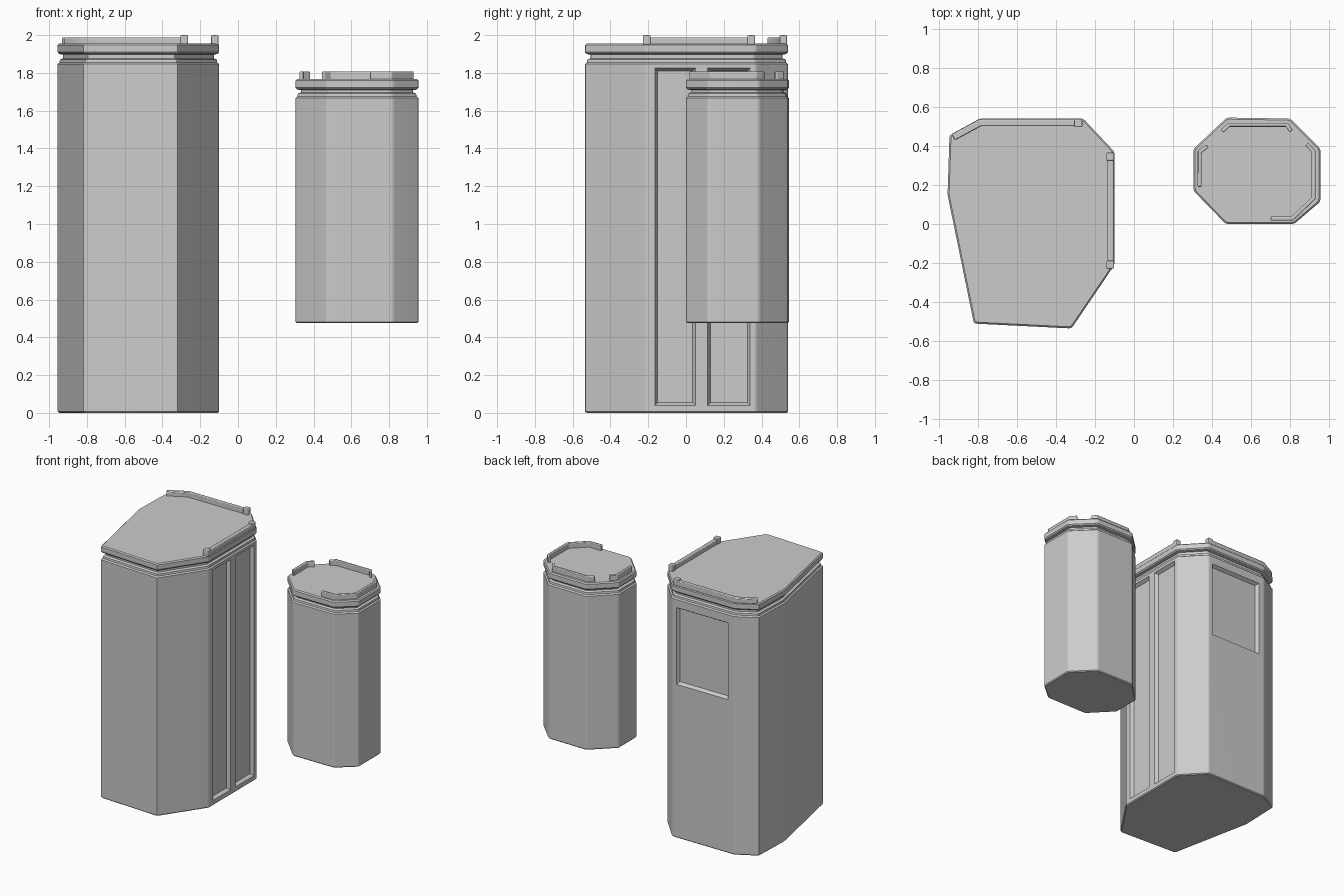
import bpy, bmesh, math
from mathutils import Vector

cube = bpy.data.objects.get("Cube")
if cube:
    bpy.data.objects.remove(cube, do_unlink=True)


def offset(points, width, closed):
    """Mitred offset of a 2D path towards its left side."""
    pts = [Vector(p) for p in points]
    n, result = len(pts), []
    for i, p in enumerate(pts):
        dirs = []
        if closed or i > 0:
            dirs.append((p - pts[i - 1]).normalized())
        if closed or i < n - 1:
            dirs.append((pts[(i + 1) % n] - p).normalized())
        a, b = (Vector((-d.y, d.x)) for d in (dirs[0], dirs[-1]))
        result.append(p + (a + b) * width / (1 + a.dot(b)))
    return result


def soften(points, cut=0.012):
    """Replace every corner with a small three-point curve."""
    result, n = [], len(points)
    for i, p in enumerate(points):
        a = p + (points[i - 1] - p).normalized() * cut
        b = p + (points[(i + 1) % n] - p).normalized() * cut
        result += [a, (a + b) / 4 + p / 2, b]
    return result


def loft(name, rings):
    """Closed solid through rings of equal point count."""
    bm = bmesh.new()
    loops = [[bm.verts.new(p) for p in ring] for ring in rings]
    n = len(loops[0])
    for low, high in zip(loops, loops[1:]):
        for i in range(n):
            j = (i + 1) % n
            bm.faces.new((low[i], low[j], high[j], high[i]))
    bm.faces.new(loops[0][::-1])
    bm.faces.new(loops[-1])
    bmesh.ops.recalc_face_normals(bm, faces=bm.faces)
    mesh = bpy.data.meshes.new(name)
    bm.to_mesh(mesh)
    bm.free()
    obj = bpy.data.objects.new(name, mesh)
    bpy.context.collection.objects.link(obj)
    return obj


def activate(obj):
    bpy.ops.object.select_all(action='DESELECT')
    obj.select_set(True)
    bpy.context.view_layer.objects.active = obj


def smooth(obj):
    activate(obj)
    bpy.ops.object.shade_smooth_by_angle(angle=math.radians(30))
    obj.modifiers.new("Even shading", 'WEIGHTED_NORMAL').keep_sharp = True


def tower_part(name, outline, profile):
    """Stack the outline through (inset, height) steps."""
    rings = []
    for inset, z in profile:
        ring = soften(offset(outline, inset, True))
        rings.append([(p.x, p.y, z) for p in ring])
    return loft(name, rings)


def recess(target, place, a0, a1, z0, z1, depth=0.025, slope=0.015):
    """Cut a sloped rectangular panel; place maps (along, out, up) to space."""
    rings = []
    for inset, out in ((0, 0.02), (0, 0), (slope, -depth)):
        l, r, b, t = a0 + inset, a1 - inset, z0 + inset, z1 - inset
        rings.append([place(a, out, z) for a, z in ((l, b), (r, b), (r, t), (l, t))])
    cutter = loft("panel_cutter", rings)
    cutter.hide_render = True
    mod = target.modifiers.new("Panel", 'BOOLEAN')
    mod.operation, mod.solver, mod.object = 'DIFFERENCE', 'EXACT', cutter
    activate(target)
    bpy.ops.object.modifier_apply(modifier=mod.name)
    bpy.data.objects.remove(cutter, do_unlink=True)


def rail(name, path, width, z0, z1, bevel=0.005):
    """Upright strip of constant width following a path."""
    shape = offset(path, -width / 2, False) + offset(path, width / 2, False)[::-1]
    obj = loft(name, [[(p.x, p.y, z) for p in shape] for z in (z0, z1)])
    mod = obj.modifiers.new("Edges", 'BEVEL')
    mod.width, mod.segments = bevel, 2
    smooth(obj)


def tower(name, outline, base, shoulder, top):
    """Body with a groove under an overhanging cap."""
    body = tower_part(name + "_body", outline, [
        (0.007, base), (0, base + 0.007), (0, shoulder - 0.008), (0.01, shoulder),
        (0.012, shoulder + 0.015), (0.028, shoulder + 0.022), (0.028, top - 0.04)])
    cap = tower_part(name + "_cap", outline, [
        (0.02, top - 0.058), (0.006, top - 0.053), (0, top - 0.045),
        (0, top - 0.008), (0.008, top)])
    smooth(cap)
    return body


# Large tower
large_outline = [(-0.82, -0.51), (-0.32, -0.535), (-0.10, -0.21), (-0.10, 0.37),
                 (-0.26, 0.54), (-0.79, 0.54), (-0.945, 0.455), (-0.955, 0.15)]
large = tower("large_tower", large_outline, 0, 1.855, 1.955)


def on_side(a, out, z):
    return (-0.10 + out, a, z)


def on_back(a, out, z):
    return (a, 0.54 + out, z)


# Tall side panels and rear window
recess(large, on_side, -0.165, 0.05, 0.04, 1.825)
recess(large, on_side, 0.115, 0.34, 0.04, 1.825)
recess(large, on_back, -0.74, -0.295, 1.19, 1.785)
smooth(large)

# Roof rails with end posts
rail("back_rail", [(-0.925, 0.445), (-0.79, 0.518), (-0.28, 0.518)], 0.034, 1.95, 1.988)
rail("side_rail", [(-0.12, -0.21), (-0.12, 0.34)], 0.032, 1.95, 1.988)
for name, x, y in (("back_post", -0.285, 0.516), ("side_post_front", -0.122, -0.208),
                   ("side_post_rear", -0.122, 0.345)):
    rail(name, [(x - 0.02, y), (x + 0.02, y)], 0.04, 1.95, 2.0)

# Small raised tower
small_outline = [(0.47, 0), (0.82, 0), (0.955, 0.115), (0.955, 0.385),
                 (0.80, 0.54), (0.475, 0.545), (0.305, 0.385), (0.305, 0.17)]
small = tower("small_tower", small_outline, 0.475, 1.675, 1.767)
smooth(small)

# Small tower roof rails
small_rails = {
    "small_back_rail": [(0.45, 0.475), (0.487, 0.508), (0.783, 0.508), (0.805, 0.475)],
    "small_left_rail": [(0.92, 0.37), (0.92, 0.133), (0.81, 0.028), (0.70, 0.028)],
    "small_right_rail": [(0.336, 0.19), (0.336, 0.37), (0.377, 0.40)],
}
small_rails["small_left_rail"].insert(0, (0.885, 0.41))
for name, path in small_rails.items():
    rail(name, path, 0.02, 1.76, 1.808)
